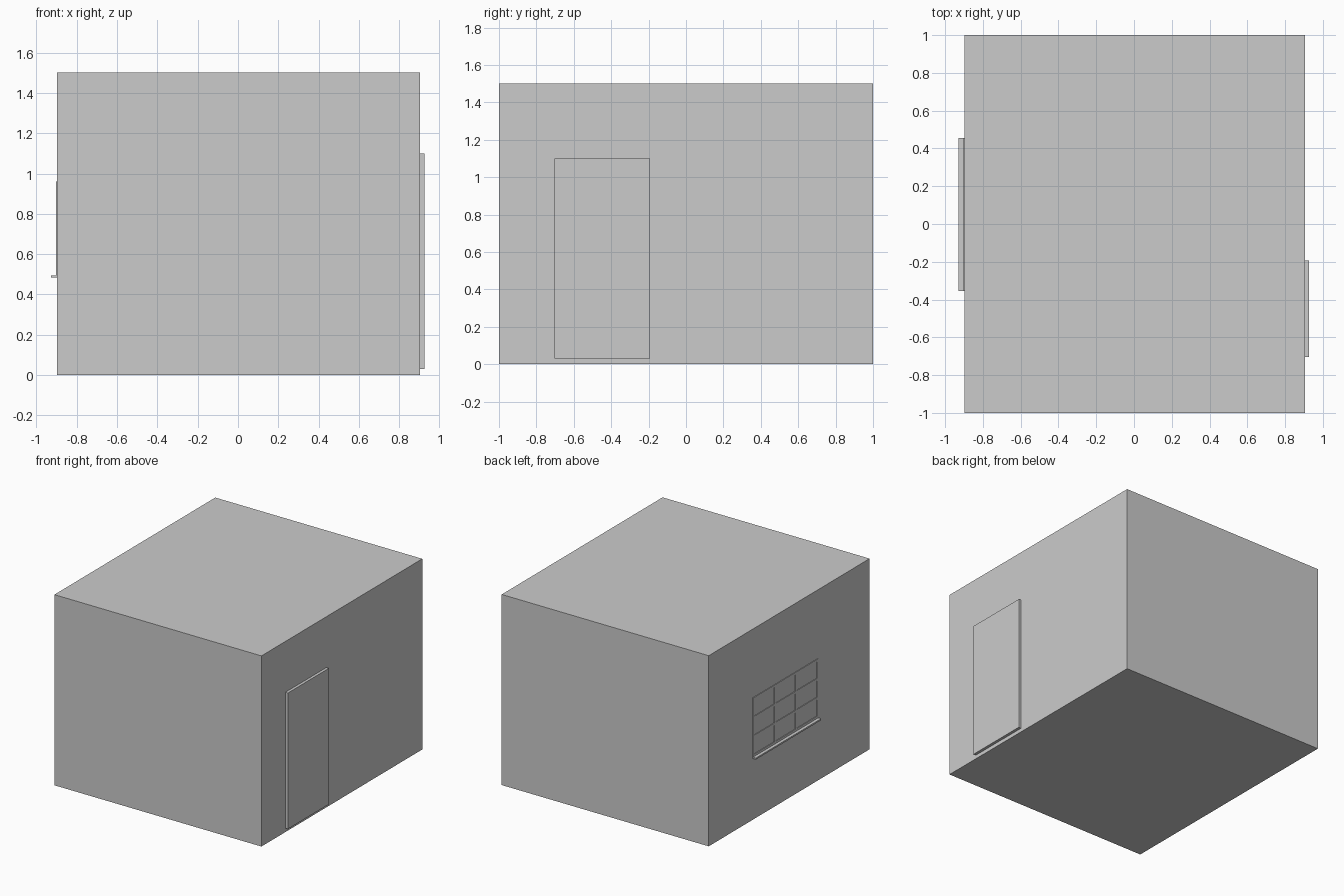
import bpy

if "Cube" in bpy.data.objects:
    bpy.data.objects.remove(bpy.data.objects["Cube"])


def box(name, lo, hi):
    """Axis-aligned box between two corners."""
    size = [b - a for a, b in zip(lo, hi)]
    mid = [(a + b) / 2 for a, b in zip(lo, hi)]
    bpy.ops.mesh.primitive_cube_add(size=1, location=mid)
    ob = bpy.context.object
    ob.name = name
    ob.scale = size
    bpy.ops.object.transform_apply(location=False, rotation=False, scale=True)
    return ob


XL, XR = -0.898, 0.904   # outer faces of the side walls

# Room shell
box("room", (XL, -1, 0), (XR, 1, 1.5))

# Door on the right wall
box("door", (XR, -0.703, 0.03), (0.926, -0.193, 1.10))

# Window on the left wall: thin grid of bars, three columns by three rows
Y0, Y1, Z0, Z1 = -0.355, 0.455, 0.495, 0.96
BAR, OUT = 0.018, 0.005
for i in range(4):
    y = Y0 + (Y1 - Y0 - BAR) * i / 3
    box(f"window_upright_{i}", (XL - OUT, y, Z0), (XL, y + BAR, Z1))
    z = Z0 + (Z1 - Z0 - BAR) * i / 3
    for j in range(3):
        a = Y0 + (Y1 - Y0 - BAR) * j / 3 + BAR
        b = Y0 + (Y1 - Y0 - BAR) * (j + 1) / 3
        box(f"window_crossbar_{i}_{j}", (XL - OUT, a, z), (XL, b, z + BAR))

# Window sill
box("window_sill", (-0.928, Y0, 0.483), (XL, Y1, 0.495))
